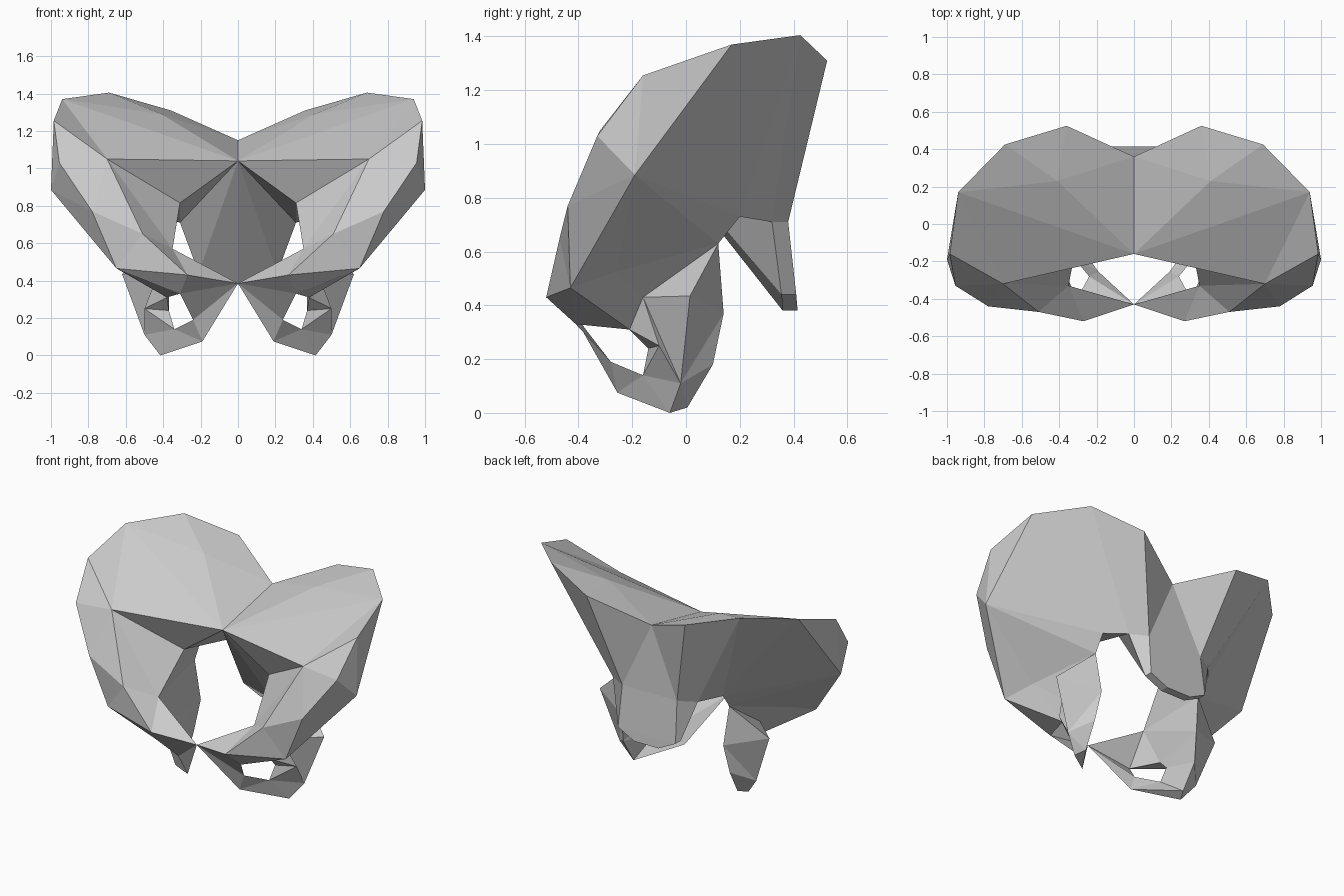
import bpy, bmesh

if "Cube" in bpy.data.objects:
    bpy.data.objects.remove(bpy.data.objects["Cube"])


def fan(hub, *rim):
    """Triangles from one hub point around a path of rim points."""
    return [(hub, a, b) for a, b in zip(rim, rim[1:])]


def part(name, faces):
    """Right-hand half from faces of points, welded and mirrored across x."""
    bm = bmesh.new()
    verts = {}
    for face in faces:
        for p in face:
            if p not in verts:
                verts[p] = bm.verts.new(p)
        vs = [verts[p] for p in face]
        if not bm.faces.get(vs):
            bm.faces.new(vs)
    bmesh.ops.recalc_face_normals(bm, faces=bm.faces)
    me = bpy.data.meshes.new(name)
    bm.to_mesh(me)
    bm.free()
    ob = bpy.data.objects.new(name, me)
    bpy.context.collection.objects.link(ob)
    mod = ob.modifiers.new("mirror", 'MIRROR')
    mod.use_clip = True
    mod.merge_threshold = 0.001
    return ob


# midline landmarks
base, promontory, symphysis = (0, .36, 1.15), (0, -.16, 1.04), (0, -.43, .385)

# iliac crest, from the back round to the front
c1, c2, c3 = (.36, .525, 1.31), (.69, .425, 1.405), (.94, .17, 1.37)
c4, c5, c6 = (.985, -.16, 1.255), (.955, -.33, 1.03), (.78, -.44, .77)
side, hip = (1, -.19, .885), (.65, -.43, .465)
hollow = (.41, .23, 1.29)

# pelvic brim and notch
brim, brow = (.70, -.32, 1.05), (.51, -.47, .65)
inlet, wall = (.35, -.33, .57), (.31, -.12, .815)
n1, n2 = (.41, .20, .73), (.40, .12, .63)
tubercle = (.27, -.52, .43)

# sacrum: front and back edge points going down
s1, s2, s3 = (.31, .32, .71), (.21, .355, .44), (.09, .36, .38)
b1, b2, b3 = (.20, .38, .71), (.21, .41, .44), (.09, .415, .38)

# hip socket
a1, a2, a3 = (.57, -.26, .525), (.43, -.16, .43), (.62, .015, .435)
a4, a5 = (.38, -.21, .31), (.50, -.10, .25)

# front opening and lower bone
o1, o2, o3, o4 = (.31, -.41, .33), (.24, -.28, .19), (.34, -.16, .14), (.37, -.14, .24)
ramus = (.19, -.255, .075)
i1, i2, i3 = (.37, .14, .37), (.39, .10, .18), (.38, .005, .02)
i4, i5 = (.415, -.06, 0), (.50, -.02, .11)

# wing: inner bowl, outer plate, inner wall and back edge
part("hip_wing",
     fan(hollow, promontory, base, c1, c2, c3, promontory)
     + fan(brim, promontory, c3, c4, c5, c6, brow, inlet, wall, promontory)
     + fan(side, c3, c4, c5, c6, hip, a1, n2, n1, c3)
     + fan(n1, c3, c2, s1, wall, n2)
     + fan(wall, inlet, n2)
     + [(c1, c2, s1, b1), (base, c1, b1), (promontory, wall, s1)])

# sacrum: front and back halves, side strips and tip
mid = [(0, s[1], s[2]) for s in (s1, s2, s3)]
mid_b = [(0, s[1], s[2]) for s in (b1, b2, b3)]
part("sacrum",
     fan(s2, mid[2], promontory, s1) + [(s2, s3, mid[2])]
     + [(base, b1, mid_b[0]), (mid_b[0], b1, b2, mid_b[1]),
        (mid_b[1], b2, b3, mid_b[2])]
     + [(s1, b1, b2, s2), (s2, b2, b3, s3), (s3, b3, mid_b[2], mid[2])])

# pubis: upper bar and the lower arm round the opening
part("pubis",
     fan(brow, c6, hip, tubercle, inlet)
     + fan(tubercle, inlet, symphysis, o1, hip)
     + fan(o1, hip, a4, inlet, symphysis)
     + fan(o2, o1, symphysis, ramus, o3)
     + fan(ramus, o3, i4))

# hip socket
part("hip_socket",
     fan(a4, hip, a1, a2, a5, o4)
     + [(a1, a2, n2), (a2, a3, n2), (a2, a3, i5), (a2, i5, a5)]
     + [(a5, i5, o3), (a5, o3, o4)])

# ischium: inner side, back edge and base
part("ischium",
     fan(i1, a4, inlet, n2, a3, i5, i2, o4, a4)
     + fan(i3, ramus, o3, i2, i5, i4, ramus)
     + [(o4, i2, o3), (o3, i5, i4)])
